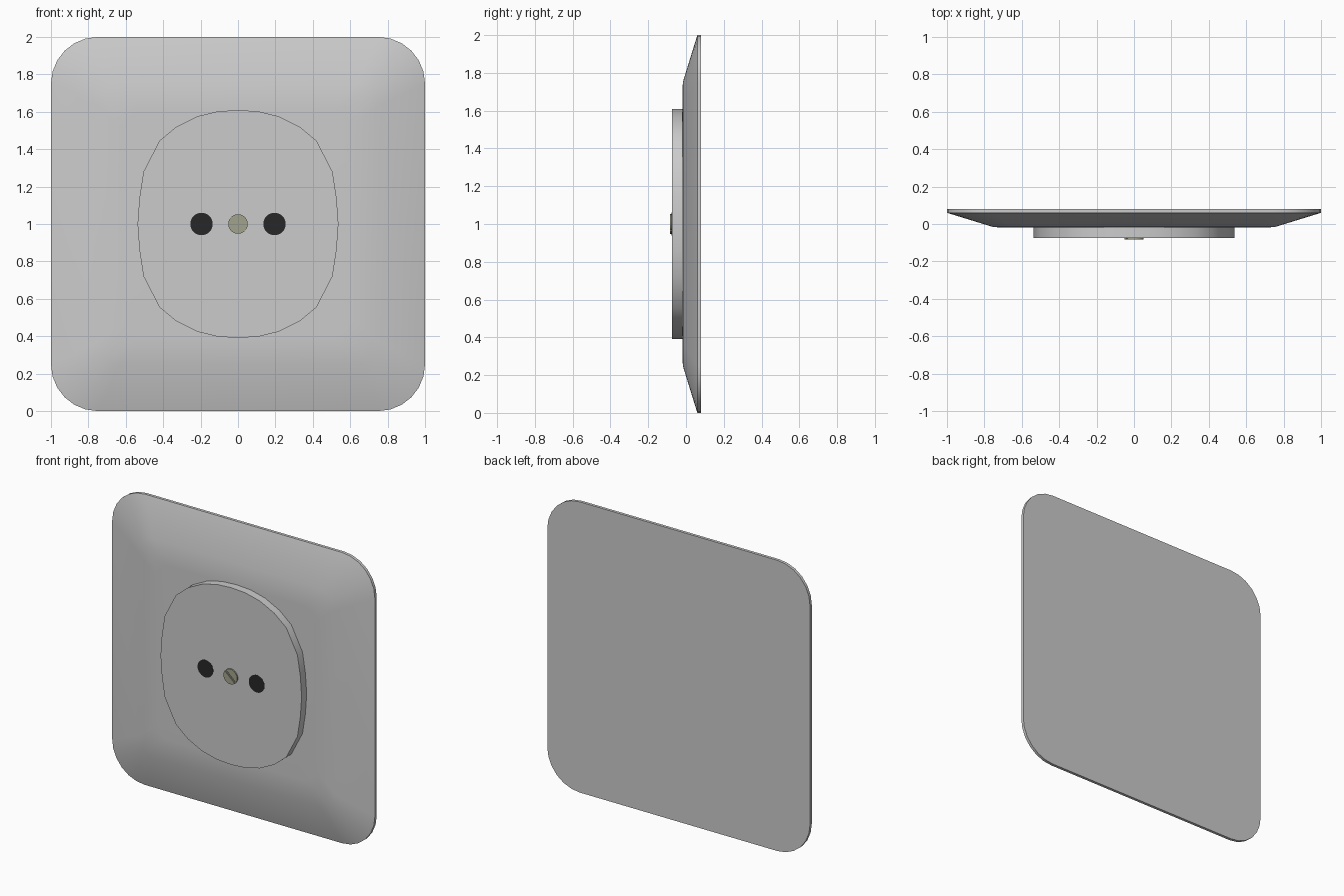
import bpy, bmesh
from math import cos, sin, pi, radians, sqrt, asin

if "Cube" in bpy.data.objects:
    bpy.data.objects.remove(bpy.data.objects["Cube"])

CZ = 1.0  # height of the plate centre


def loft(name, rings, color=None):
    """Skin a stack of (outline, y) rings from back to front and cap both ends."""
    bm = bmesh.new()
    loops = [[bm.verts.new((x, y, z + CZ)) for x, z in pts] for pts, y in rings]
    n = len(loops[0])
    for a, b in zip(loops, loops[1:]):
        for i in range(n):
            j = (i + 1) % n
            bm.faces.new((a[i], a[j], b[j], b[i]))
    bm.faces.new(loops[0])
    bm.faces.new(loops[-1])
    bmesh.ops.recalc_face_normals(bm, faces=bm.faces)
    mesh = bpy.data.meshes.new(name)
    bm.to_mesh(mesh)
    bm.free()
    ob = bpy.data.objects.new(name, mesh)
    bpy.context.collection.objects.link(ob)
    if color:
        mat = bpy.data.materials.new(name + "_color")
        mat.diffuse_color = color
        mat.use_nodes = True
        mat.node_tree.nodes["Principled BSDF"].inputs["Base Color"].default_value = mat.diffuse_color
        mesh.materials.append(mat)
    bpy.ops.object.select_all(action='DESELECT')
    ob.select_set(True)
    bpy.context.view_layer.objects.active = ob
    bpy.ops.object.shade_smooth_by_angle(angle=radians(30))
    return ob


def rounded_square(half, r, seg=6):
    pts = []
    for k in range(4):
        cx = (half - r) * (1 if k in (0, 3) else -1)
        cz = (half - r) * (1 if k in (0, 1) else -1)
        for i in range(seg + 1):
            a = pi / 2 * (k + i / seg)
            pts.append((cx + r * cos(a), cz + r * sin(a)))
    return pts


def circle(r, cx=0, n=32):
    return [(cx + r * cos(2 * pi * i / n), r * sin(2 * pi * i / n)) for i in range(n)]


# Wall plate: thin rim, sloped border, almost flat middle
outer = rounded_square(1.0, 0.25)
loft("wall_plate", [
    (outer, 0.08),
    (outer, 0.06),
    (rounded_square(0.75, 0.12), -0.017),
    (rounded_square(0.60, 0.10), -0.02),
])

# Raised socket face: round top and bottom with flattened sides
quarter = [(0.537, 0), (0.527, 0.14), (0.505, 0.28), (0.42, 0.445),
           (0.33, 0.52), (0.22, 0.575), (0.11, 0.602), (0, 0.609)]
half = quarter + [(-x, z) for x, z in quarter[-2::-1]]
face = half + [(x, -z) for x, z in half[-2:0:-1]]
loft("socket_face", [(face, -0.01), (face, -0.075)])

# Pin holes
for side, x in (("left", -0.195), ("right", 0.195)):
    ring = circle(0.06, x)
    loft("pin_hole_" + side, [(ring, -0.07), (ring, -0.0757)], (0.02, 0.02, 0.02, 1))

# Slotted screw: base disc and two half caps either side of the slot
METAL = (0.36, 0.36, 0.27, 1)
R, GAP, TILT = 0.052, 0.006, radians(-42)
base = circle(R)
loft("screw_base", [(base, -0.07), (base, -0.077)], METAL)
for side, turn in (("upper", 0), ("lower", pi)):
    a0 = asin(GAP / R)
    cap = []
    for i in range(17):
        a = a0 + (pi - 2 * a0) * i / 16 + TILT + turn
        cap.append((R * cos(a), R * sin(a)))
    loft("screw_cap_" + side, [(cap, -0.0765), (cap, -0.084)], METAL)
